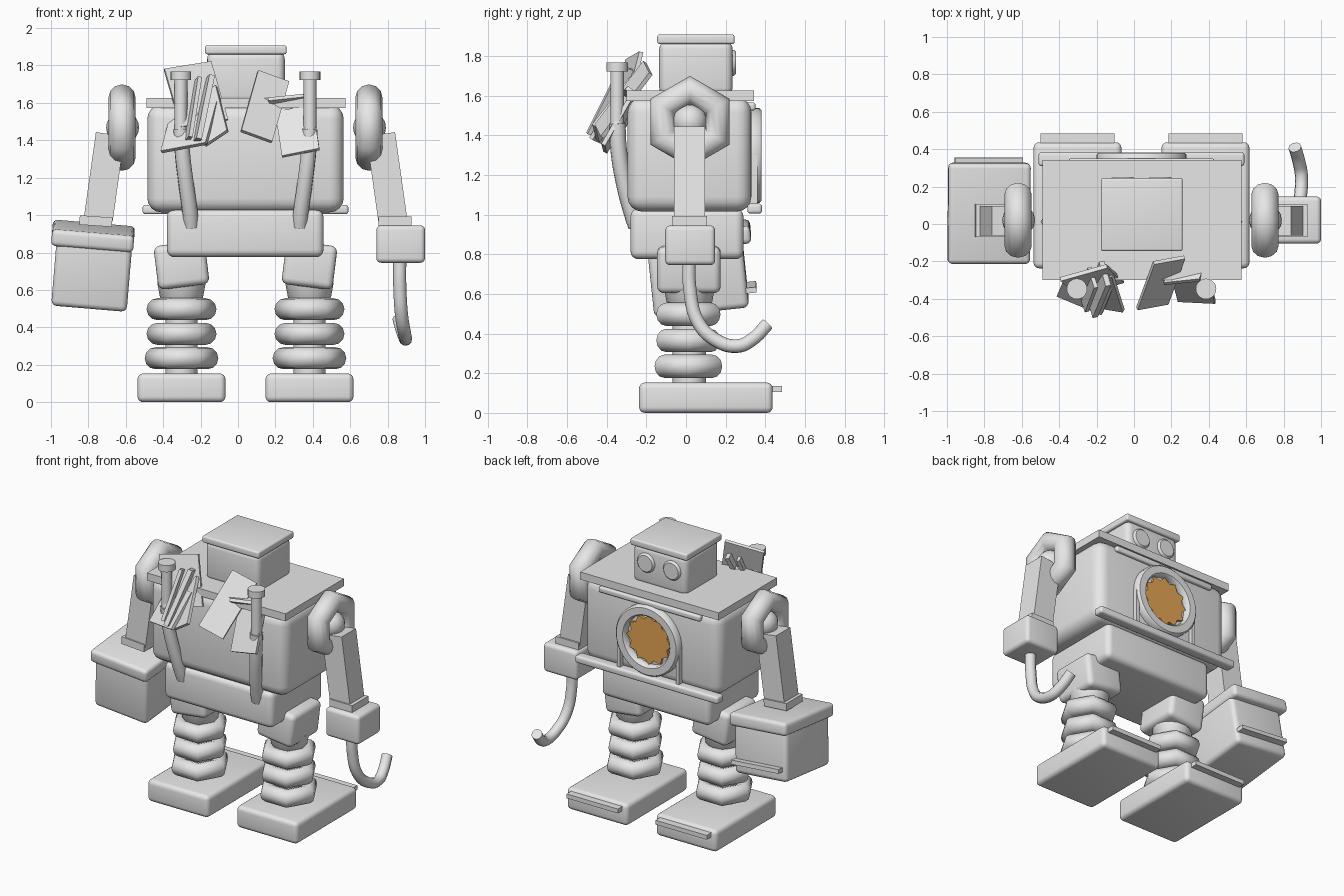
import bpy, bmesh, math
from mathutils import Vector, Matrix, Euler

if "Cube" in bpy.data.objects:
    bpy.data.objects.remove(bpy.data.objects["Cube"])


def material(name, rgb):
    m = bpy.data.materials.new(name)
    m.diffuse_color = (*rgb, 1)
    m.use_nodes = True
    m.node_tree.nodes["Principled BSDF"].inputs["Base Color"].default_value = m.diffuse_color
    return m


GREY = material("light grey", (0.8, 0.8, 0.8))
ORANGE = material("orange", (0.8, 0.39, 0.09))
CX = 0.04  # middle of the body


def finish(name, bm, mat=GREY, angle=45):
    bmesh.ops.recalc_face_normals(bm, faces=bm.faces)
    me = bpy.data.meshes.new(name)
    bm.to_mesh(me)
    bm.free()
    me.materials.append(mat)
    ob = bpy.data.objects.new(name, me)
    bpy.context.collection.objects.link(ob)
    bpy.ops.object.select_all(action='DESELECT')
    ob.select_set(True)
    bpy.context.view_layer.objects.active = ob
    bpy.ops.object.shade_smooth_by_angle(angle=math.radians(angle))
    return ob


def box(name, center, size, bevel=0.0, rot=(0, 0, 0)):
    bm = bmesh.new()
    bmesh.ops.create_cube(bm, size=1, matrix=Matrix.Diagonal((*size, 1)))
    if bevel:
        bmesh.ops.bevel(bm, geom=bm.edges[:], offset=bevel, segments=4, profile=0.5, affect='EDGES')
    m = Matrix.Translation(center) @ Euler([math.radians(a) for a in rot]).to_matrix().to_4x4()
    bm.transform(m)
    return finish(name, bm)


def span(name, x, y, z, bevel=0.0):
    """Box given by its ranges."""
    r = (x, y, z)
    return box(name, [(a + b) / 2 for a, b in r], [b - a for a, b in r], bevel)


def lathe(name, profile, center, axis='Z', segments=24, mat=GREY, closed=False):
    """Revolve (radius, height) points round an axis."""
    bm = bmesh.new()
    rings = []
    for k in range(segments):
        a = 2 * math.pi * k / segments
        rings.append([bm.verts.new((r * math.cos(a), r * math.sin(a), h)) for r, h in profile])
    n = len(profile)
    for k in range(segments):
        p, q = rings[k], rings[(k + 1) % segments]
        for i in range(n if closed else n - 1):
            j = (i + 1) % n
            bm.faces.new((p[i], q[i], q[j], p[j]))
    if not closed:
        bm.faces.new([r[0] for r in rings])
        bm.faces.new([r[-1] for r in rings])
    turn = {'Z': Matrix(), 'Y': Matrix.Rotation(-math.pi / 2, 4, 'X'),
            'X': Matrix.Rotation(math.pi / 2, 4, 'Y')}[axis]
    bm.transform(Matrix.Translation(center) @ turn)
    return finish(name, bm, mat, 45)


def torus(name, center, major, minor, axis='Z'):
    """Six sided ring with a round section."""
    pts = [(major + minor * math.cos(i * math.pi / 6), minor * math.sin(i * math.pi / 6)) for i in range(12)]
    ob = lathe(name, pts, center, axis, 6, closed=True)
    bpy.ops.object.shade_smooth()
    if ob.data.attributes.get("sharp_edge"):
        ob.data.attributes.remove(ob.data.attributes["sharp_edge"])


def tube(name, points, radius):
    cu = bpy.data.curves.new(name, 'CURVE')
    cu.dimensions = '3D'
    cu.bevel_depth, cu.bevel_resolution, cu.resolution_u = radius, 3, 6
    cu.use_fill_caps = True
    s = cu.splines.new('BEZIER')
    s.bezier_points.add(len(points) - 1)
    for b, p in zip(s.bezier_points, points):
        b.co = p
        b.handle_left_type = b.handle_right_type = 'AUTO'
    cu.materials.append(GREY)
    ob = bpy.data.objects.new(name, cu)
    bpy.context.collection.objects.link(ob)
    bpy.ops.object.select_all(action='DESELECT')
    ob.select_set(True)
    bpy.context.view_layer.objects.active = ob
    bpy.ops.object.convert(target='MESH')
    bpy.ops.object.shade_smooth_by_angle(angle=math.radians(50))


def plate(name, center, u, v, thick=0.022):
    """Flat slab spanned by two full-length edge vectors."""
    c, u, v = Vector(center), Vector(u), Vector(v)
    n = u.cross(v).normalized() * thick
    bm = bmesh.new()
    bmesh.ops.create_cube(bm, size=1)
    for w in bm.verts:
        w.co = c + u * w.co.x + v * w.co.y + n * w.co.z
    finish(name, bm)


# Torso, shoulder plate and hips
span("torso", (-0.485, 0.565), (-0.295, 0.33), (1.015, 1.59), 0.075)
span("shoulder_plate", (-0.49, 0.575), (-0.3, 0.342), (1.573, 1.625))
span("hips", (-0.38, 0.457), (-0.28, 0.29), (0.775, 1.03), 0.04)
span("waist_bar", (-0.51, 0.59), (0.31, 0.383), (1.005, 1.055), 0.015)
span("chest_top_bar", (-0.35, 0.43), (0.3, 0.35), (1.525, 1.565), 0.012)

# Head with lid and eyes
span("head", (-0.165, 0.25), (-0.135, 0.235), (1.6, 1.875), 0.04)
span("head_lid", (-0.177, 0.26), (-0.145, 0.245), (1.86, 1.908), 0.012)
for s in (-1, 1):
    lathe("eye", [(0.066, 0), (0.066, 0.022), (0.056, 0.032)], (CX + s * 0.1, 0.22, 1.765), 'Y')

# Chest gauge: ring, side supports and toothed disc
lathe("gauge_ring", [(0.172, 0), (0.24, 0), (0.24, 0.04), (0.23, 0.05), (0.182, 0.05), (0.172, 0.04)],
      (CX, 0.33, 1.298), 'Y', 40, closed=True)
for s in (-1, 1):
    span("gauge_support", sorted((CX + s * 0.215, CX + s * 0.24)), (0.32, 0.36), (1.04, 1.3))
bm = bmesh.new()
rim = [bm.verts.new((CX + r * math.cos(a), 0.332, 1.298 + r * math.sin(a)))
       for i in range(24) for r, a in [((0.172, 0.142)[i % 2], i * math.pi / 12)]]
out = bmesh.ops.extrude_face_region(bm, geom=[bm.faces.new(rim)])
bmesh.ops.translate(bm, vec=(0, 0.018, 0), verts=[v for v in out['geom'] if isinstance(v, bmesh.types.BMVert)])
finish("gauge_gear", bm, ORANGE, 20)

# Legs
for s in (-1, 1):
    x = CX + s * 0.342
    box("thigh", (x, 0.015, 0.733), (0.275, 0.32, 0.235), 0.035, (0, s * 7, 0))
    lathe("knee", [(0.085, 0.52), (0.115, 0.56), (0.13, 0.64)], (x, 0.017, 0), segments=16)
    lathe("shin", [(0.085, 0.14), (0.085, 0.56)], (x, 0.017, 0), segments=16)
    for z, r in ((0.497, 0.128), (0.365, 0.128), (0.235, 0.138)):
        torus("leg_ring", (x, 0.012, z), r, 0.059)
    span("foot", (x - 0.235, x + 0.235), (-0.237, 0.437), (0, 0.153), 0.03)
    span("toe_strip", (x - 0.197, x + 0.197), (0.42, 0.484), (0.105, 0.135))

# Arms
for s in (-1, 1):
    x = CX + s * 0.66
    torus("shoulder_ring", (x, 0.02, 1.468), 0.158, 0.073, 'X')
    bm = bmesh.new()
    bmesh.ops.create_uvsphere(bm, u_segments=16, v_segments=10, radius=0.088,
                              matrix=Matrix.Translation((x + 0.003, 0.02, 1.468)))
    finish("shoulder_ball", bm)
    box("arm", (CX + s * 0.755, 0.018, 1.205), (0.155, 0.157, 0.46), 0, (0, -s * 8, 0))
    box("wrist", (CX + s * 0.8, 0.018, 0.968), (0.175, 0.177, 0.05), 0, (0, 4 if s < 0 else 0, 0))

# Block hand with hook
span("right_hand", (0.74, 1.0), (-0.105, 0.147), (0.745, 0.945), 0.025)
tube("hook", [(0.865, 0.015, 0.78), (0.865, 0.02, 0.62), (0.875, 0.06, 0.46), (0.89, 0.145, 0.37),
              (0.895, 0.26, 0.337), (0.88, 0.34, 0.375), (0.86, 0.41, 0.447)], 0.035)

# Crate hand with lid and strip
TILT = (6, 4.8, 0)
box("crate", (-0.78, 0.06, 0.705), (0.405, 0.48, 0.37), 0.03, TILT)
box("crate_lid", (-0.775, 0.057, 0.888), (0.44, 0.54, 0.09), 0.025, TILT)
box("crate_strip", (-0.777, 0.325, 0.633), (0.365, 0.06, 0.028), 0, TILT)

# Exhaust pipes with caps
for x, d in ((-0.305, 1), (0.385, -1)):
    lathe("pipe_cap", [(0.055, 1.722), (0.055, 1.768)], (x, -0.347, 0), segments=20)
    lathe("stack", [(0.034, 1.4), (0.034, 1.74)], (x, -0.347, 0), segments=16)
    tube("pipe", [(x, -0.347, 1.46), (x + d * 0.008, -0.34, 1.33), (x + d * 0.03, -0.31, 1.15),
                  (x + d * 0.05, -0.27, 1.0), (x + d * 0.055, -0.25, 0.94)], 0.042)

# Loose slabs leaning on the back
plate("slab_upper", (-0.225, -0.3, 1.645), (0.25, 0.07, 0.04), (0.09, -0.08, -0.31))
plate("slab_lower", (-0.26, -0.36, 1.47), (0.24, -0.1, 0.045), (0.06, 0.14, 0.22))
plate("slab_edge_a", (-0.245, -0.35, 1.56), (0.035, -0.11, 0.04), (0.05, 0.13, 0.32))
plate("slab_edge_b", (-0.19, -0.35, 1.56), (0.035, -0.13, 0.04), (0.07, 0.17, 0.34), 0.03)
plate("slab_edge_c", (-0.145, -0.36, 1.53), (0.12, -0.02, 0.08), (0.06, -0.19, -0.24))
plate("slab_wide", (0.143, -0.315, 1.58), (0.165, 0.03, -0.06), (-0.09, -0.245, -0.32))
plate("slab_tilted", (0.318, -0.345, 1.45), (0.2, -0.01, 0.04), (-0.035, 0.135, 0.235))
plate("slab_shard", (0.27, -0.27, 1.6), (0.19, 0.02, 0.02), (0.03, 0.08, -0.06))
